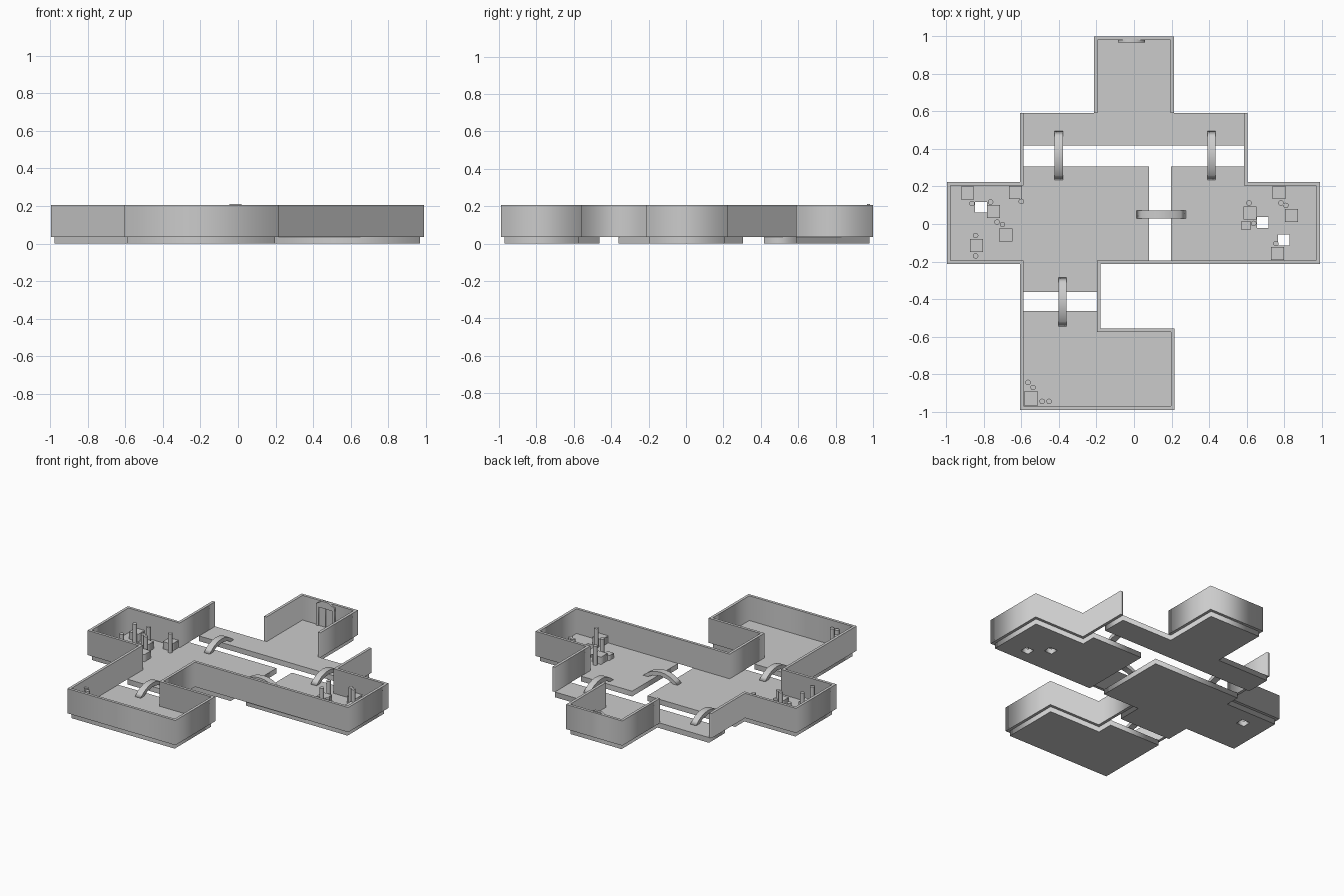
import bpy, bmesh, math
from mathutils import Matrix, Vector

if "Cube" in bpy.data.objects:
    bpy.data.objects.remove(bpy.data.objects["Cube"])

FLOOR = 0.036
WALL_TOP = 0.206


def prism(name, loops, z0, z1, matrix=None):
    """Extrude outlines (first is the border, the rest are holes) from z0 to z1."""
    cu = bpy.data.curves.new(name, 'CURVE')
    cu.dimensions = '2D'
    cu.fill_mode = 'BOTH'
    cu.extrude = (z1 - z0) / 2
    for pts in loops:
        sp = cu.splines.new('POLY')
        sp.points.add(len(pts) - 1)
        for p, (x, y) in zip(sp.points, pts):
            p.co = (x, y, 0, 1)
        sp.use_cyclic_u = True
    tmp = bpy.data.objects.new(name + "_curve", cu)
    bpy.context.collection.objects.link(tmp)
    dg = bpy.context.evaluated_depsgraph_get()
    me = bpy.data.meshes.new_from_object(tmp.evaluated_get(dg))
    bpy.data.objects.remove(tmp)
    bm = bmesh.new()
    bm.from_mesh(me)
    bmesh.ops.remove_doubles(bm, verts=bm.verts, dist=1e-5)
    bmesh.ops.translate(bm, verts=bm.verts, vec=(0, 0, (z0 + z1) / 2))
    if matrix:
        bm.transform(matrix)
    bmesh.ops.recalc_face_normals(bm, faces=bm.faces)
    bm.to_mesh(me)
    bm.free()
    me.name = name
    ob = bpy.data.objects.new(name, me)
    bpy.context.collection.objects.link(ob)
    return ob


def rect(x0, x1, y0, y1):
    return [(x0, y0), (x1, y0), (x1, y1), (x0, y1)]


def wall(name, pts, t=0.019):
    """Wall of thickness t on the left of a right-angled path."""
    v = [Vector(p) for p in pts]
    normals = []
    for a, b in zip(v, v[1:]):
        d = (b - a).normalized()
        normals.append(Vector((-d.y, d.x)))
    outer = [v[0] + normals[0] * t]
    outer += [v[i] + (normals[i - 1] + normals[i]) * t for i in range(1, len(v) - 1)]
    outer.append(v[-1] + normals[-1] * t)
    prism(name, [pts + [tuple(p) for p in reversed(outer)]], FLOOR, WALL_TOP)


# Floor slabs, some with square pits
prism("north_floor", [[(-0.588, 0.418), (0.585, 0.418), (0.585, 0.59), (0.195, 0.59),
      (0.195, 0.98), (-0.195, 0.98), (-0.195, 0.59), (-0.588, 0.59)]], 0, FLOOR)
prism("west_floor", [[(-0.977, -0.194), (-0.588, -0.194), (-0.588, -0.362), (-0.197, -0.362),
      (-0.197, -0.194), (0.08, -0.194), (0.08, 0.305), (-0.588, 0.305), (-0.588, 0.205),
      (-0.977, 0.205)], rect(-0.845, -0.783, 0.06, 0.117)], 0, FLOOR)
prism("east_floor", [[(0.197, -0.194), (0.97, -0.194), (0.97, 0.205), (0.585, 0.205),
      (0.585, 0.305), (0.197, 0.305)], rect(0.655, 0.715, -0.02, 0.037),
      rect(0.767, 0.828, -0.115, -0.056)], 0, FLOOR)
prism("south_floor", [[(-0.588, -0.97), (0.197, -0.97), (0.197, -0.574), (-0.197, -0.574),
      (-0.197, -0.462), (-0.588, -0.462)]], 0, FLOOR)

# Perimeter walls
wall("north_wall", [(-0.195, 0.59), (-0.195, 0.98), (0.195, 0.98), (0.195, 0.59)])
wall("main_wall", [(0.585, 0.59), (0.585, 0.205), (0.97, 0.205), (0.97, -0.194),
     (-0.197, -0.194), (-0.197, -0.574), (0.197, -0.574), (0.197, -0.97), (-0.588, -0.97),
     (-0.588, -0.194), (-0.977, -0.194), (-0.977, 0.205), (-0.588, 0.205), (-0.588, 0.59)])

# Arched bridges over the gaps
upper = [(-0.133, 0.034), (-0.105, 0.058), (-0.075, 0.076), (-0.035, 0.089), (0, 0.092)]
lower = [(-0.098, 0.034), (-0.06, 0.055), (0, 0.066)]
arch = upper + [(-x, z) for x, z in upper[-2::-1]]
arch += [(-x, z) for x, z in lower] + lower[-2::-1]
for name, x, y, turn in [("northwest_bridge", -0.401, 0.364, 90), ("northeast_bridge", 0.412, 0.364, 90),
                         ("south_bridge", -0.381, -0.415, 90), ("middle_bridge", 0.145, 0.05, 0)]:
    m = (Matrix.Translation((x, y, 0)) @ Matrix.Rotation(math.radians(turn), 4, 'Z')
         @ Matrix.Rotation(math.radians(90), 4, 'X'))
    prism(name, [arch], -0.022, 0.022, m)

# Crates: x, y, size
crates = [(-0.886, 0.165, 0.07), (-0.63, 0.167, 0.07), (-0.747, 0.066, 0.07), (-0.683, -0.058, 0.07),
          (-0.838, -0.114, 0.07), (0.771, 0.167, 0.07), (0.838, 0.045, 0.07), (0.617, 0.058, 0.07),
          (0.596, -0.008, 0.048), (0.763, -0.157, 0.07), (-0.548, -0.928, 0.074)]
for i, (x, y, s) in enumerate(crates):
    h = s / 2
    prism(f"crate_{i}", [rect(x - h, x + h, y - h, y + h)], FLOOR - 0.002, FLOOR + s * 0.72)

# Slim posts
posts = [(-0.862, 0.109), (-0.763, 0.117), (-0.60, 0.12), (-0.729, 0.01), (-0.70, -0.003),
         (-0.843, -0.061), (-0.843, -0.17), (0.612, 0.112), (0.782, 0.112), (0.808, 0.099),
         (0.637, 0.003), (0.755, -0.104), (-0.564, -0.843), (-0.537, -0.87), (-0.489, -0.944),
         (-0.452, -0.944)]
ring = [(0.0145 * math.cos(a * math.pi / 8), 0.0145 * math.sin(a * math.pi / 8)) for a in range(16)]
for i, (x, y) in enumerate(posts):
    ob = prism(f"post_{i}", [[(x + a, y + b) for a, b in ring]], FLOOR - 0.002, 0.167)
    bpy.context.view_layer.objects.active = ob
    ob.select_set(True)
    bpy.ops.object.shade_smooth_by_angle(angle=math.radians(35))
    ob.select_set(False)

# Doorway on the north wall: side posts, peaked lintel, recessed leaves
up = Matrix.Translation((-0.013, 0, 0)) @ Matrix.Rotation(math.radians(90), 4, 'X')
for name, s in (("left", -1), ("right", 1)):
    prism(f"{name}_door_post", [rect(*sorted((s * 0.052, s * 0.071)), FLOOR, 0.165)], -0.985, -0.967, up)
    prism(f"{name}_door_leaf", [rect(*sorted((s * 0.002, s * 0.052)), FLOOR, 0.165)], -0.985, -0.974, up)
prism("door_lintel", [[(-0.071, 0.165), (0.071, 0.165), (0.071, 0.185), (0.026, 0.212),
      (-0.026, 0.212), (-0.071, 0.185)]], -0.985, -0.967, up)
